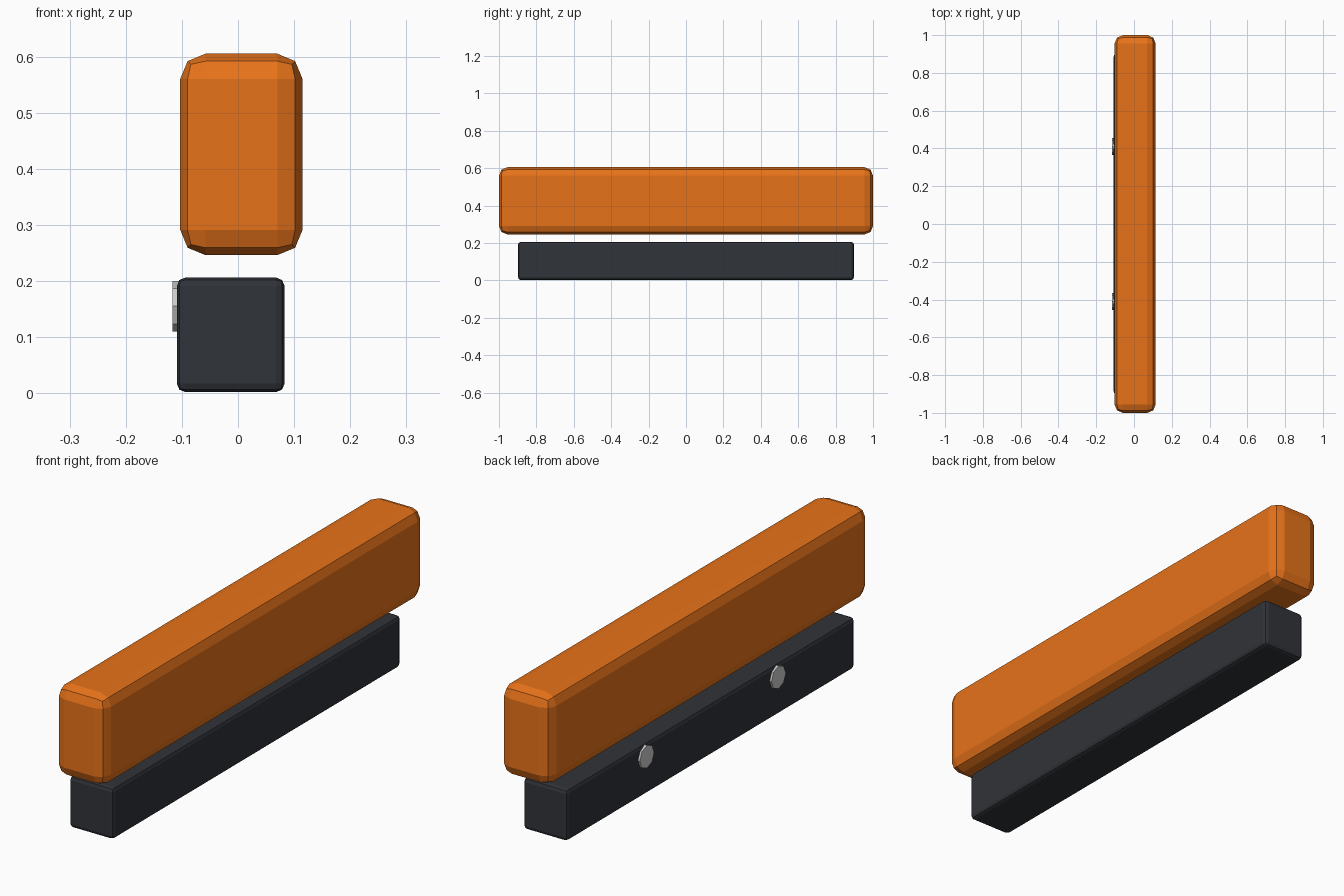
import bpy
from math import pi

if "Cube" in bpy.data.objects:
    bpy.data.objects.remove(bpy.data.objects["Cube"])


def material(name, color):
    m = bpy.data.materials.new(name)
    m.diffuse_color = (*color, 1)
    m.use_nodes = True
    m.node_tree.nodes["Principled BSDF"].inputs["Base Color"].default_value = m.diffuse_color
    return m


def rounded_box(name, lo, hi, bevel, mat):
    size = [b - a for a, b in zip(lo, hi)]
    centre = [(a + b) / 2 for a, b in zip(lo, hi)]
    bpy.ops.mesh.primitive_cube_add(size=1, location=centre)
    o = bpy.context.object
    o.name = name
    o.scale = size
    bpy.ops.object.transform_apply(location=False, rotation=False, scale=True)
    mod = o.modifiers.new("bevel", 'BEVEL')
    mod.width = bevel
    mod.segments = 2
    o.data.materials.append(mat)
    return o


orange = material("orange", (0.80, 0.17, 0.01))
dark = material("dark", (0.03, 0.033, 0.04))

# Padded upper bar and the narrower mounting rail under it
rounded_box("upper_bar", (-0.103, -1.0, 0.246), (0.115, 1.0, 0.605), 0.045, orange)
rounded_box("lower_rail", (-0.109, -0.898, 0.002), (0.083, 0.898, 0.206), 0.015, dark)

# Two eight-sided bolt heads on the left side of the rail
for label, y in (("front", -0.41), ("back", 0.41)):
    bpy.ops.mesh.primitive_cylinder_add(vertices=8, radius=0.045, depth=0.03,
                                        location=(-0.102, y, 0.155),
                                        rotation=(0, pi / 2, 0))
    bpy.context.object.name = label + "_bolt"
